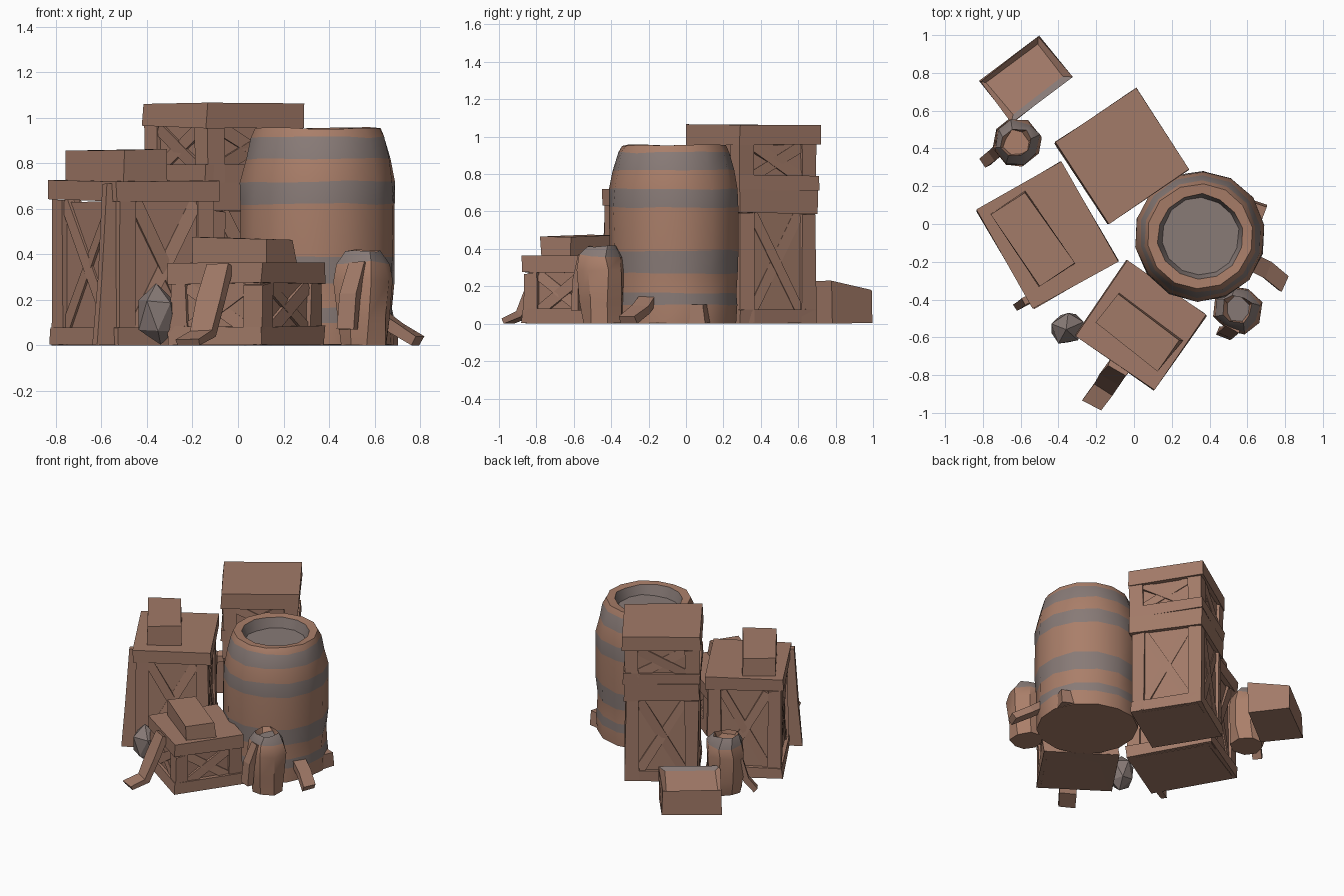
import bpy, bmesh, math, random
from mathutils import Matrix, Vector

if "Cube" in bpy.data.objects:
    bpy.data.objects.remove(bpy.data.objects["Cube"])

random.seed(4)


def material(name, rgb):
    m = bpy.data.materials.new(name)
    m.diffuse_color = (*rgb, 1)
    m.use_nodes = True
    m.node_tree.nodes["Principled BSDF"].inputs["Base Color"].default_value = m.diffuse_color
    return m


CRATE = material("crate wood", (0.36, 0.195, 0.138))
BARREL = material("barrel wood", (0.40, 0.21, 0.142))
METAL = material("dull grey", (0.245, 0.195, 0.182))


def finish(name, bm, mats, loc=(0, 0, 0), ang=0, jitter=0.007, smooth=False):
    # rough hand-hewn look, kept on or above the ground
    for v in bm.verts:
        v.co += Vector([random.uniform(-jitter, jitter) for _ in range(3)])
        v.co.z = max(v.co.z, -loc[2])
    bmesh.ops.recalc_face_normals(bm, faces=bm.faces)
    me = bpy.data.meshes.new(name)
    bm.to_mesh(me)
    bm.free()
    for m in mats:
        me.materials.append(m)
    if smooth:
        me.shade_smooth()
        me.set_sharp_from_angle(angle=math.radians(35))
    ob = bpy.data.objects.new(name, me)
    ob.location = loc
    ob.rotation_euler.z = math.radians(ang)
    bpy.context.collection.objects.link(ob)
    return ob


def box(bm, c, s, rot=None):
    mat = Matrix.Translation(c) @ (rot or Matrix()) @ Matrix.Diagonal((*s, 1))
    return bmesh.ops.create_cube(bm, size=1, matrix=mat)["verts"]


def crate(name, x, y, ang, sx, sy, z0, z1, lid=0.1):
    """Recessed body, corner posts, bottom rails, crossed braces and a thick lid."""
    bm = bmesh.new()
    h, top = z1 - z0, z1 - z0 - lid
    box(bm, (0, 0, top / 2), (sx - 0.06, sy - 0.06, top))
    box(bm, (0, 0, top + lid / 2), (sx, sy, lid))
    box(bm, (0, 0, 0.04), (sx - 0.01, sy - 0.01, 0.08))
    for i in (-1, 1):
        for j in (-1, 1):
            box(bm, (i * (sx / 2 - 0.055), j * (sy / 2 - 0.055), top / 2), (0.09, 0.09, top))
    for i in (-1, 1):
        for d in (-1, 1):
            a = math.atan2(top - 0.08, sx - 0.2)
            L = math.hypot(top - 0.08, sx - 0.2)
            box(bm, (0, i * (sy / 2 - 0.035), top / 2 + 0.03), (L, 0.03, 0.06), Matrix.Rotation(d * a, 4, 'Y'))
            a = math.atan2(top - 0.08, sy - 0.2)
            L = math.hypot(top - 0.08, sy - 0.2)
            box(bm, (i * (sx / 2 - 0.035), 0, top / 2 + 0.03), (0.03, L, 0.06), Matrix.Rotation(d * a, 4, 'X'))
    return finish(name, bm, [CRATE], (x, y, z0), ang)


def block(name, x, y, z, ang, s, mat=CRATE):
    bm = bmesh.new()
    box(bm, (0, 0, s[2] / 2), s)
    return finish(name, bm, [mat], (x, y, z), ang, 0.01)


def lathe(name, x, y, profile, n, mats, grey, jitter, ang=0, cap=1):
    """Spin (radius, z) points; grey = set of profile segments coloured as metal."""
    bm = bmesh.new()
    rings = []
    for r, z in profile:
        rings.append([bm.verts.new((r * math.cos(2 * math.pi * i / n), r * math.sin(2 * math.pi * i / n), z))
                      for i in range(n)])
    for k in range(len(rings) - 1):
        for i in range(n):
            j = (i + 1) % n
            f = bm.faces.new((rings[k][i], rings[k][j], rings[k + 1][j], rings[k + 1][i]))
            f.material_index = int(k in grey)
    bm.faces.new(rings[0][::-1])
    bm.faces.new(rings[-1]).material_index = cap
    return finish(name, bm, mats, (x, y, 0), ang, jitter, True)


def bent_plank(name, path, width, thick, side):
    """Sweep a flat board along a few points; side = width direction."""
    bm = bmesh.new()
    side = Vector(side).normalized()
    pts = [Vector(p) for p in path]
    rings = []
    for i, p in enumerate(pts):
        t = (pts[min(i + 1, len(pts) - 1)] - pts[max(i - 1, 0)]).normalized()
        n = t.cross(side).normalized() * thick / 2
        w = side * width / 2
        rings.append([bm.verts.new(p + q) for q in (w + n, w - n, -w - n, -w + n)])
    for a, b in zip(rings, rings[1:]):
        for i in range(4):
            bm.faces.new((a[i], a[(i + 1) % 4], b[(i + 1) % 4], b[i]))
    bm.faces.new(rings[0])
    bm.faces.new(rings[-1])
    return finish(name, bm, [CRATE], jitter=0.004)


# Stacked crates at the back
crate("back_lower_crate", -0.065, 0.358, 33, 0.50, 0.50, 0, 0.72, 0.13)
crate("back_upper_crate", -0.065, 0.358, 33, 0.515, 0.515, 0.71, 1.06, 0.10)

# Left crate with a block on its lid and a loose board on its front
crate("left_crate", -0.46, -0.06, 30, 0.51, 0.605, 0, 0.725, 0.09)
block("left_crate_top_block", -0.54, -0.08, 0.71, -55, (0.46, 0.22, 0.145))
bent_plank("left_crate_board", [(-0.585, -0.42, 0), (-0.565, -0.405, 0.3), (-0.54, -0.385, 0.71)],
           0.1, 0.04, (0.87, 0.5, 0))

# Low crate at the front with a block on its lid
crate("front_crate", 0.035, -0.535, -35, 0.51, 0.49, 0, 0.36, 0.09)
block("front_crate_top_block", 0.02, -0.57, 0.35, -37, (0.42, 0.21, 0.12))

# Bent plank leaning on the front crate
bent_plank("leaning_plank", [(-0.22, -0.955, 0.01), (-0.155, -0.865, 0.05), (-0.12, -0.81, 0.2), (-0.08, -0.76, 0.35)],
           0.115, 0.04, (0.87, -0.5, 0))

# Open box at the back left corner: raised inner side, sunken floor
bm = bmesh.new()
box(bm, (0, 0, 0.09), (0.40, 0.28, 0.18))
bm.faces.ensure_lookup_table()
floor = max(bm.faces, key=lambda f: f.calc_center_median().z)
bmesh.ops.inset_region(bm, faces=[floor], thickness=0.04)
bmesh.ops.translate(bm, verts=floor.verts[:], vec=(0, 0, -0.03))
for v in bm.verts:
    if v.co.z > 0.12 and v.co.y < 0:
        v.co.z += 0.055
for f in bm.faces:
    c = f.calc_center_median()
    if f != floor and c.z > 0.12 and -0.135 < c.y < -0.05 and abs(c.x) < 0.1:
        f.material_index = 1
finish("open_box", bm, [CRATE, METAL], (-0.575, 0.765, 0), 38)

# Large barrel with flush grey hoops and a sunken grey top
barrel = [(0.335, 0), (0.34, 0.10), (0.335, 0.165), (0.337, 0.27), (0.345, 0.39), (0.347, 0.62), (0.344, 0.72),
          (0.323, 0.82), (0.30, 0.915), (0.28, 0.955), (0.225, 0.95), (0.205, 0.88)]
lathe("large_barrel", 0.35, -0.065, barrel, 14, [BARREL, METAL], {1, 3, 5, 7, 10}, 0.005, 10)

# Small kegs, each with a grey shoulder and a splinter of wood
keg = [(0.11, 0), (0.125, 0.12), (0.13, 0.28), (0.12, 0.36), (0.08, 0.415), (0.065, 0.38)]
for name, x, y, cap in (("front_keg", 0.55, -0.45, 1), ("back_keg", -0.62, 0.43, 0)):
    lathe(name, x, y, keg, 8, [BARREL, METAL], {3}, 0.012, 15, cap)
bent_plank("front_keg_splinter", [(0.48, -0.58, 0.07), (0.49, -0.575, 0.22), (0.53, -0.54, 0.36)],
           0.08, 0.04, (0.9, -0.4, 0))
bent_plank("back_keg_splinter", [(-0.79, 0.33, 0.02), (-0.74, 0.37, 0.1), (-0.71, 0.40, 0.25)],
           0.06, 0.04, (0.6, -0.8, 0))

# Grey stone beside the front crate
bm = bmesh.new()
bmesh.ops.create_icosphere(bm, subdivisions=1, radius=1,
                           matrix=Matrix.Translation((0, 0, 0.135)) @ Matrix.Diagonal((0.095, 0.095, 0.135, 1)))
finish("grey_stone", bm, [METAL], (-0.35, -0.55, 0), 20, 0.012)

# Scraps of wood at the foot of the barrel
bent_plank("barrel_scrap", [(0.62, -0.20, 0.13), (0.70, -0.24, 0.075), (0.79, -0.31, 0.02)],
           0.09, 0.05, (0.4, 0.9, 0))
block("barrel_chock", 0.61, 0.02, 0, 70, (0.2, 0.12, 0.11))
